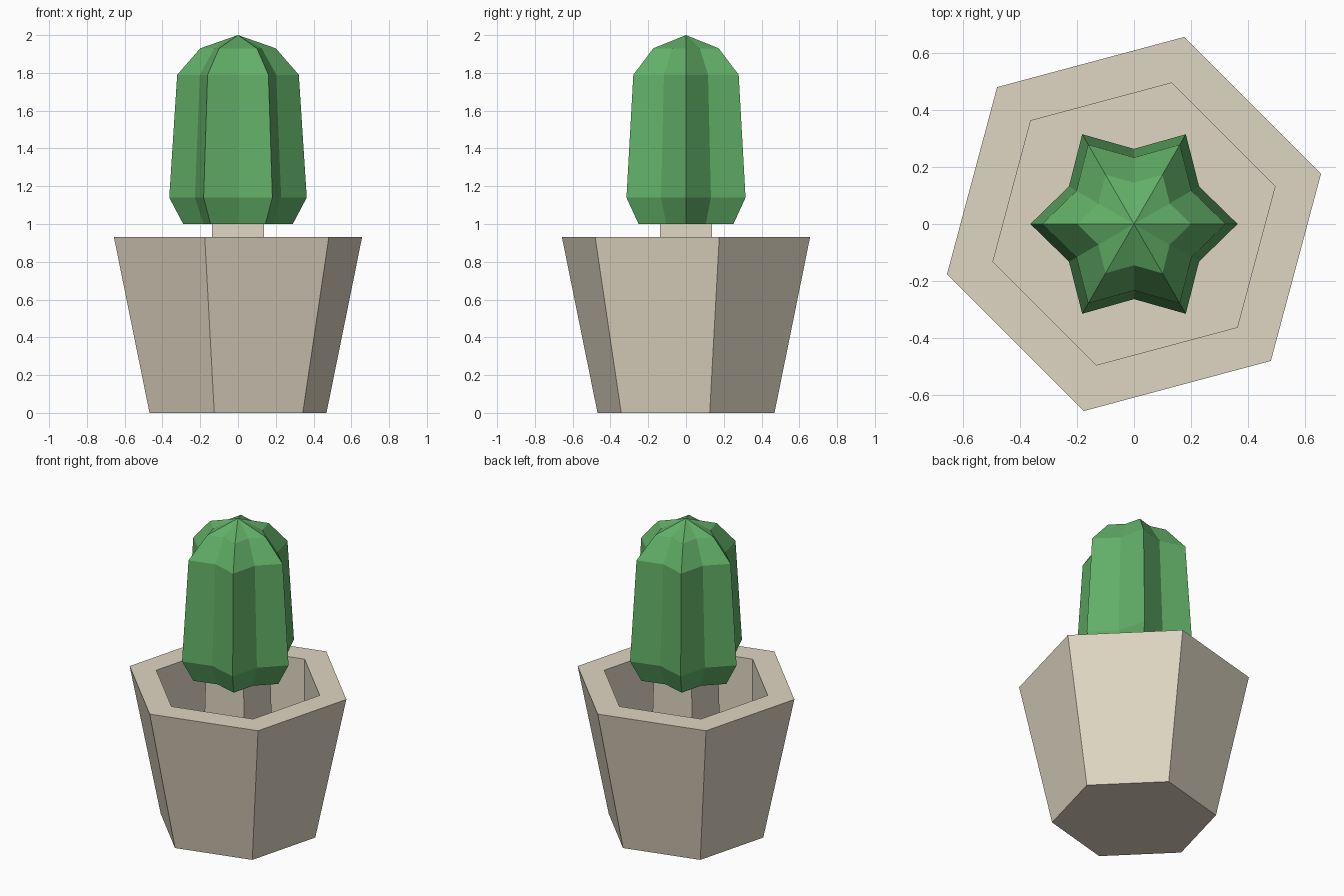
import bpy, math

if "Cube" in bpy.data.objects:
    bpy.data.objects.remove(bpy.data.objects["Cube"])


def material(name, rgb):
    m = bpy.data.materials.new(name)
    m.diffuse_color = (*rgb, 1)
    m.use_nodes = True
    m.node_tree.nodes["Principled BSDF"].inputs["Base Color"].default_value = m.diffuse_color
    return m


def ring(r, z, n, turn=0.0, valley=1.0):
    """Regular n-gon ring; every second corner is pulled in by 'valley'."""
    return [((r if i % 2 == 0 else r * valley) * math.cos(turn + i * math.tau / n),
             (r if i % 2 == 0 else r * valley) * math.sin(turn + i * math.tau / n), z)
            for i in range(n)]


def loft(name, rings, mat, apex=None):
    """Skin a stack of rings, bottom to top, and close both ends."""
    n = len(rings[0])
    verts = [v for r in rings for v in r]
    faces = [(a * n + i, a * n + (i + 1) % n, (a + 1) * n + (i + 1) % n, (a + 1) * n + i)
             for a in range(len(rings) - 1) for i in range(n)]
    faces.append(tuple(reversed(range(n))))
    top = (len(rings) - 1) * n
    if apex is None:
        faces.append(tuple(range(top, top + n)))
    else:
        verts.append((0, 0, apex))
        faces += [(top + i, top + (i + 1) % n, len(verts) - 1) for i in range(n)]
    mesh = bpy.data.meshes.new(name)
    mesh.from_pydata(verts, [], faces)
    mesh.materials.append(mat)
    ob = bpy.data.objects.new(name, mesh)
    bpy.context.collection.objects.link(ob)
    return ob


clay = material("beige clay", (0.74, 0.67, 0.54))
green = material("cactus green", (0.122, 0.429, 0.136))

# Hexagonal pot: outer wall, rim, straight inner wall, floor
POT = [(0.485, 0), (0.68, 0.93), (0.513, 0.93), (0.513, 0.3)]
loft("pot", [ring(r, z, 6, math.radians(15)) for r, z in POT], clay)

# Square stem standing on the pot floor
loft("stem", [ring(r, z, 4, math.radians(45)) for r, z in [(0.212, 0.3), (0.193, 1.0)]], clay)

# Six-ribbed cactus body
BODY = [(0.29, 1.0), (0.364, 1.14), (0.322, 1.79), (0.2, 1.93)]
loft("cactus", [ring(r, z, 12, 0, 0.725) for r, z in BODY], green, apex=2.0)
